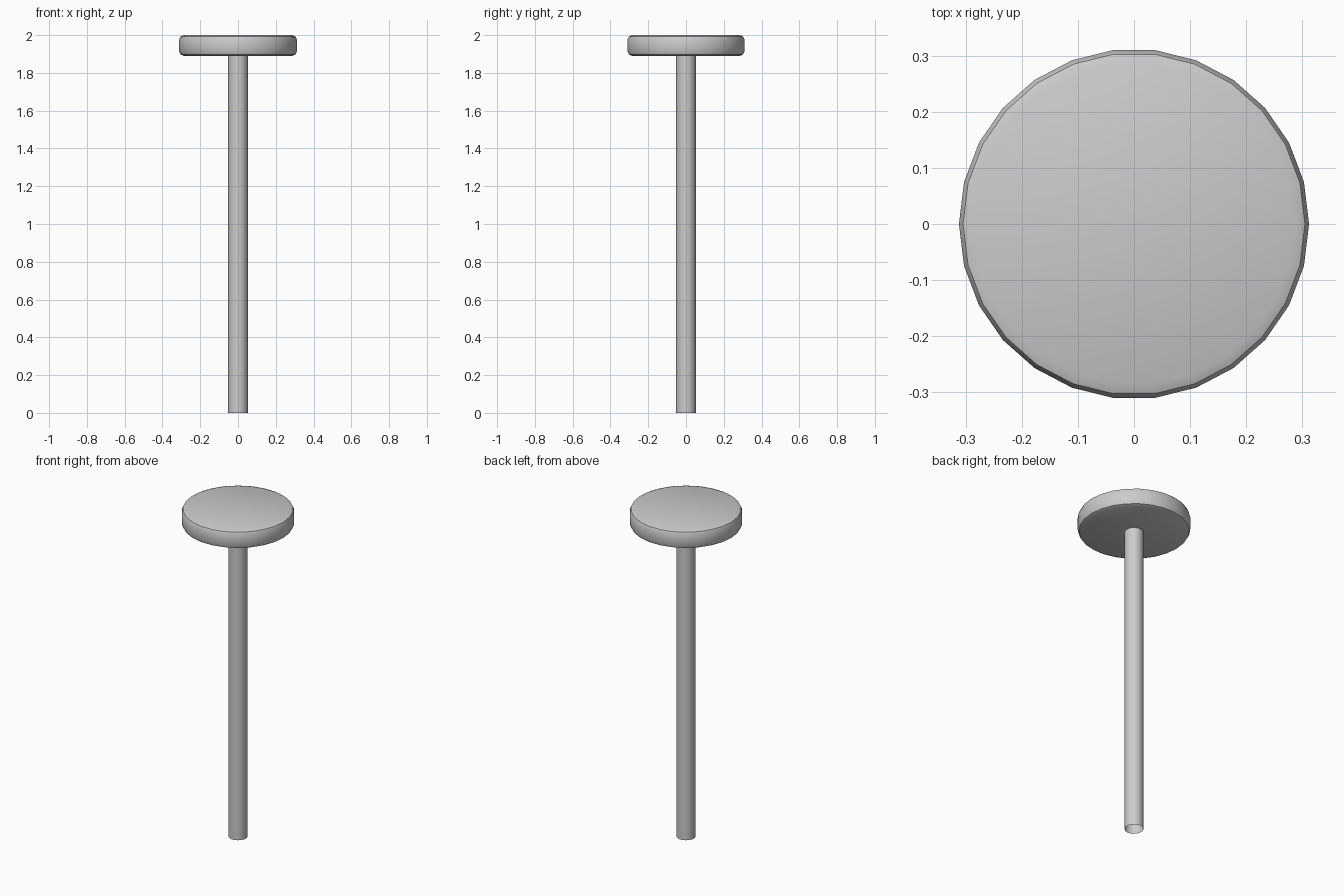
import bpy
import math

if "Cube" in bpy.data.objects:
    bpy.data.objects.remove(bpy.data.objects["Cube"])

SIDES = 26


def cylinder(name, radius, z0, z1, fill):
    # Quarter turn puts a corner on the x axis
    bpy.ops.mesh.primitive_cylinder_add(
        vertices=SIDES, radius=radius, depth=z1 - z0, end_fill_type=fill,
        location=(0, 0, (z0 + z1) / 2), rotation=(0, 0, math.pi / 2))
    obj = bpy.context.object
    obj.name = name
    return obj


# Round top plate with softened rims
top_plate = cylinder("top_plate", 0.312, 1.89, 2.0, 'NGON')
bevel = top_plate.modifiers.new("rim_bevel", 'BEVEL')
bevel.width = 0.025
bevel.segments = 2
bevel.limit_method = 'ANGLE'
bevel.angle_limit = math.radians(40)
bpy.ops.object.modifier_apply(modifier=bevel.name)
bpy.ops.object.shade_smooth_by_angle(angle=math.radians(30))

# Pole, open at its foot
pole = cylinder("pole", 0.052, 0.0, 1.89, 'NOTHING')
bpy.ops.object.shade_smooth_by_angle(angle=math.radians(30))
